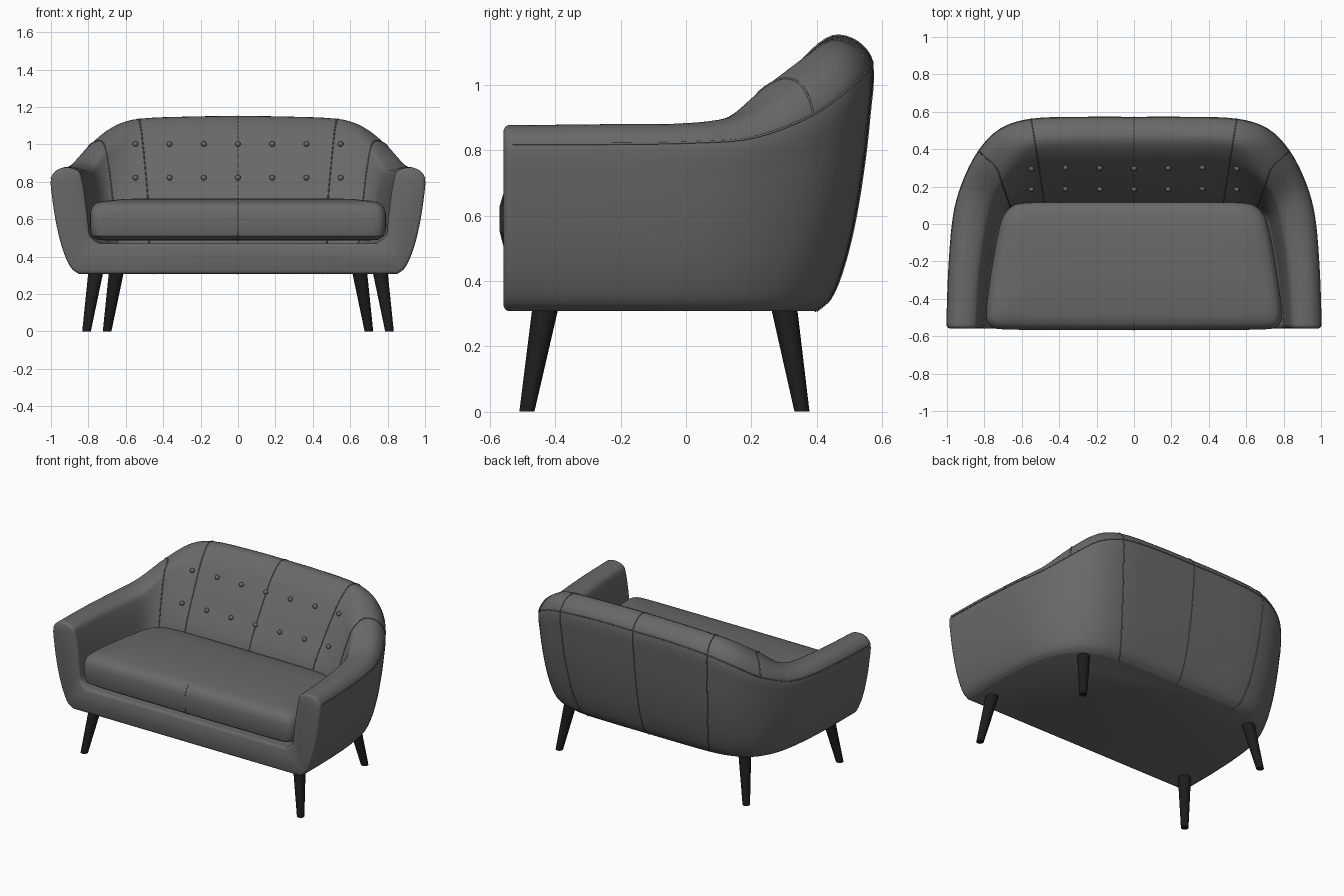
import bpy, bmesh, math
from mathutils import Vector
from mathutils.bvhtree import BVHTree

if "Cube" in bpy.data.objects:
    bpy.data.objects.remove(bpy.data.objects["Cube"])


def material(name, v):
    m = bpy.data.materials.new(name)
    m.diffuse_color = (v, v, v, 1)
    m.use_nodes = True
    m.node_tree.nodes["Principled BSDF"].inputs["Base Color"].default_value = m.diffuse_color
    return m


FABRIC = material("grey fabric", 0.14)
WOOD = material("black wood", 0.012)


def finish(bm, name, mat, angle=40):
    bmesh.ops.recalc_face_normals(bm, faces=bm.faces)
    me = bpy.data.meshes.new(name)
    bm.to_mesh(me)
    bm.free()
    me.materials.append(mat)
    ob = bpy.data.objects.new(name, me)
    bpy.context.collection.objects.link(ob)
    bpy.ops.object.select_all(action='DESELECT')
    ob.select_set(True)
    bpy.context.view_layer.objects.active = ob
    bpy.ops.object.shade_smooth_by_angle(angle=math.radians(angle))
    return ob


def smooth(pts, n):
    """Smooth curve through the points, n steps per span."""
    pts = [Vector(p) for p in pts]
    tan = []
    for i, p in enumerate(pts):
        a, b = pts[max(i - 1, 0)], pts[min(i + 1, len(pts) - 1)]
        tan.append((b - a) / max((b - p).length + (p - a).length, 1e-6))
    out = []
    for i in range(len(pts) - 1):
        p, q = pts[i], pts[i + 1]
        d = (q - p).length
        for k in range(n):
            t = k / n
            out.append(p * (2*t**3 - 3*t*t + 1) + q * (3*t*t - 2*t**3)
                       + tan[i] * d * (t**3 - 2*t*t + t) + tan[i + 1] * d * (t**3 - t*t))
    return out + [pts[-1]]


def loft(bm, rows, closed=False):
    vs = [[bm.verts.new(p) for p in r] for r in rows]
    for a, b in zip(vs, vs[1:]):
        m = len(a)
        for i in range(m if closed else m - 1):
            j = (i + 1) % m
            bm.faces.new((a[i], a[j], b[j], b[i]))
    return vs


# Shell: wall sections around the U, from the arm front to the back centre
# outer (x, y, z), ridge (x, y, z), inner foot (x, y), bottom (x, y)
STATIONS = [
    ((1.00, -.53, .82), (.91, -.53, .877), (.79, -.53), (.85, -.53)),
    ((.99, -.25, .82), (.90, -.25, .88), (.765, -.25), (.85, -.25)),
    ((.965, .04, .825), (.865, .03, .885), (.72, 0), (.83, .03)),
    ((.92, .21, .84), (.82, .17, .915), (.70, .05), (.79, .19)),
    ((.83, .39, .91), (.735, .30, 1.02), (.66, .09), (.71, .31)),
    ((.71, .51, 1.0), (.63, .40, 1.105), (.56, .115), (.58, .375)),
    ((.55, .56, 1.05), (.53, .44, 1.135), (.48, .12), (.45, .395)),
    ((.27, .57, 1.07), (.26, .45, 1.147), (.24, .12), (.22, .40)),
    ((0, .57, 1.07), (0, .45, 1.15), (0, .12), (0, .40)),
]
OUTER = [(0, 0), (.05, .25), (.16, .46), (.33, .66), (.55, .83), (.78, .95), (1, 1)]
ARM_IN = [(.5, .05), (.64, .16), (.78, .4), (.9, .7), (1, .9), (1.4, 1)]
BACK_IN = [(.25, .09), (.45, .22), (.79, .485), (1, .68), (1.05, .85), (1.1, 1)]
Z0, ZD, N = .308, .47, 4


def section(st):
    o, r = Vector(st[0]), Vector(st[1])
    foot, b = Vector((*st[2], ZD)), Vector((*st[3], Z0))
    w = min(max((r.z - .877) / .25, 0), 1)

    def mix(p, q, f, h):
        v = p.lerp(q, f)
        v.z = p.z + (q.z - p.z) * h
        return v
    pts = [mix(b, o, f, h) for h, f in OUTER]
    pts += [mix(o, r, .38, .78), r]
    for (fa, ha), (fb, hb) in zip(ARM_IN, BACK_IN):
        pts.append(mix(r, foot, fa + (fb - fa) * w, ha + (hb - ha) * w))
    return smooth(pts, N)


def mirror(p):
    return Vector((-p[0], p[1], p[2]))


half = [section(s) for s in STATIONS]
full = half + [[mirror(p) for p in s] for s in half[-2::-1]]
columns = [smooth(c, N) for c in zip(*full)]
rows = [list(r) for r in zip(*columns)]

bm = bmesh.new()
vs = loft(bm, rows)
bm.faces.new([r[0] for r in vs])            # underside
bm.faces.new([r[-1] for r in vs])           # deck under the cushion
bm.faces.new(vs[0] + vs[-1][::-1])          # closed front
bmesh.ops.recalc_face_normals(bm, faces=bm.faces)
tree = BVHTree.FromBMesh(bm)
finish(bm, "sofa_shell", FABRIC)

# Front panel: U-shaped padded face
outline = rows[0] + rows[-1][::-1]
bm = bmesh.new()
ring = loft(bm, [[Vector((p.x, y, p.z)) for p in outline] for y in (-.53, -.545)], True)
bm.faces.new(ring[0])
face = bm.faces.new(ring[1])
bm.normal_update()
if face.normal.y > 0:
    face.normal_flip()
for thick, depth in ((.005, .008), (.01, .005)):
    bmesh.ops.inset_individual(bm, faces=[face], thickness=thick, depth=depth)
finish(bm, "front_panel", FABRIC)

# Seat cushion
edge = [(0, -.568), (.35, -.567), (.7, -.563), (.765, -.55), (.79, -.5), (.77, -.3),
        (.72, -.02), (.68, .07), (.6, .115), (.3, .125), (0, .125)]
right = smooth([(x, y, 0) for x, y in edge], 4)
loop = right + [mirror(p) for p in right[-2:0:-1]]
rings = []
for d, z in ((.12, .485), (.04, .49), (.01, .51), (0, .55), (0, .63), (.01, .665),
             (.035, .688), (.08, .698), (.17, .707), (.28, .712)):
    rings.append([(p.x * (1 - d / .79), -.22 + (p.y + .22) * (1 - d / .347), z) for p in loop])
bm = bmesh.new()
vs = loft(bm, rings, True)
bm.faces.new(vs[0])
bm.faces.new(vs[-1])
finish(bm, "seat_cushion", FABRIC)


# Piped seams
def piping(name, pts, radius=.0035):
    cu = bpy.data.curves.new(name, 'CURVE')
    cu.dimensions = '3D'
    cu.bevel_depth = radius
    cu.bevel_resolution = 1
    sp = cu.splines.new('POLY')
    sp.points.add(len(pts) - 1)
    for q, p in zip(sp.points, pts):
        q.co = (*p, 1)
    cu.materials.append(FABRIC)
    ob = bpy.data.objects.new(name, cu)
    bpy.context.collection.objects.link(ob)
    bpy.ops.object.select_all(action='DESELECT')
    ob.select_set(True)
    bpy.context.view_layer.objects.active = ob
    bpy.ops.object.convert(target='MESH')


last = len(rows) - 1
piping("back_seam_centre", rows[8 * N])
piping("cushion_seam", [(r[0][0], r[0][1], r[0][2]) for r in rings[1:7]], .0025)
for side, pick in (("right", lambda i: i), ("left", lambda i: last - i)):
    piping("back_seam_" + side, rows[pick(6 * N)])
    piping("arm_seam_" + side, rows[pick(4 * N)][6 * N:])
piping("rim_seam", columns[6 * N])

# Tufting buttons, set on the inner back surface
for z in (.82, 1.0):
    for i in range(-3, 4):
        hit, normal, _, _ = tree.ray_cast(Vector((i * .183, -.3, z)), Vector((0, 1, 0)))
        if hit is None:
            continue
        bm = bmesh.new()
        bmesh.ops.create_uvsphere(bm, u_segments=12, v_segments=8, radius=.015)
        bmesh.ops.translate(bm, verts=bm.verts, vec=hit + Vector((0, -.003, .002)))
        finish(bm, "button", FABRIC)


# Splayed tapered legs
def leg(name, top, foot):
    bm = bmesh.new()
    bmesh.ops.create_cone(bm, cap_ends=True, segments=24, radius1=.023, radius2=.04, depth=1)
    for v in bm.verts:
        c = Vector(foot).lerp(Vector(top), v.co.z + .5)
        v.co = Vector((v.co.x + c.x, v.co.y + c.y, c.z))
    finish(bm, name, WOOD)


for s, side in ((1, "right"), (-1, "left")):
    leg("front_leg_" + side, (s * .76, -.43, .32), (s * .81, -.487, 0))
    leg("back_leg_" + side, (s * .65, .30, .32), (s * .70, .355, 0))
